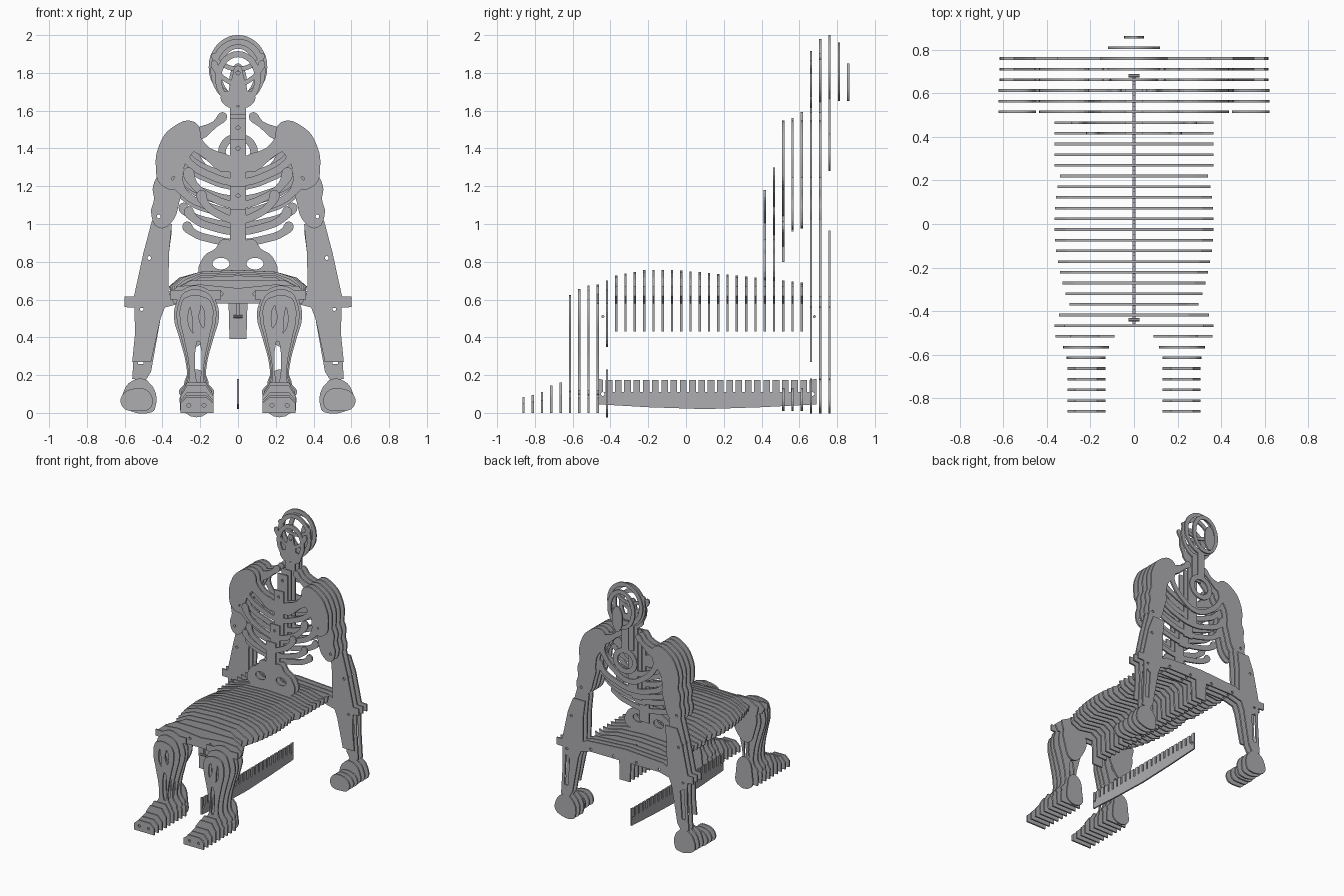
import bpy, bmesh, math
from mathutils import Matrix, Vector

cube = bpy.data.objects.get("Cube")
if cube:
    bpy.data.objects.remove(cube, do_unlink=True)

GREY = (0.42, 0.42, 0.44, 1)
mat = bpy.data.materials.new("sheet grey")
mat.use_nodes = True
mat.diffuse_color = GREY
mat.node_tree.nodes["Principled BSDF"].inputs["Base Color"].default_value = GREY

THICK, PITCH, FRONT = 0.012, 0.0491, -0.86


def station(i):
    return FRONT + PITCH * i


# ---- 2D shape helpers: a piece is [outer loop, hole, hole...], a loop is (points, smooth)
def hard(points):
    return (points, False)


def soft(points):
    return (points, True)


def sym(half):
    return half + [(-x, z) for x, z in reversed(half) if x > 0]


def oval(x, z, rx, rz, n=8):
    turn = math.tau / n
    return soft([(x + rx * math.cos(turn * k), z + rz * math.sin(turn * k)) for k in range(n)])


def bolt(x, z):
    return oval(x, z, 0.01, 0.01, 6)


def flip(piece):
    return [([(-x, z) for x, z in pts], smooth) for pts, smooth in piece]


def both(*pieces):
    return list(pieces) + [flip(p) for p in pieces]


def box(x0, x1, z0, z1):
    return [hard([(x0, z0), (x1, z0), (x1, z1), (x0, z1)])]


def ring(x, z, rx, rz, w):
    return [oval(x, z, rx, rz, 12), oval(x, z, rx - w, rz - w, 12)]


def band(path, w):
    left, right = [], []
    pts = [Vector(p) for p in path]
    for k, p in enumerate(pts):
        d = (pts[min(k + 1, len(pts) - 1)] - pts[max(k - 1, 0)]).normalized()
        n = Vector((-d.y, d.x)) * w / 2
        left.append(tuple(p + n))
        right.append(tuple(p - n))
    return [soft(left + right[::-1])]


def rib(x, end, mid, w=0.04):
    """Hanging arc from one flank to the other, lowest at the breastbone."""
    drop = end - mid
    half = [(0, mid), (x * 0.5, mid + drop * 0.2), (x * 0.85, mid + drop * 0.55), (x, end)]
    return band([(-a, b) for a, b in half[:0:-1]] + half, w)


# ---- cut the pieces from sheet
def cut(piece, bm, turn):
    cu = bpy.data.curves.new("outline", 'CURVE')
    cu.dimensions, cu.fill_mode = '2D', 'BOTH'
    cu.extrude, cu.resolution_u = THICK / 2, 4
    for pts, smooth in piece:
        sp = cu.splines.new('BEZIER')
        sp.bezier_points.add(len(pts) - 1)
        sp.use_cyclic_u = True
        for bp, p in zip(sp.bezier_points, pts):
            bp.co = (p[0], p[1], 0)
            bp.handle_left_type = bp.handle_right_type = 'AUTO' if smooth else 'VECTOR'
    ob = bpy.data.objects.new("outline", cu)
    bpy.context.collection.objects.link(ob)
    bpy.context.view_layer.update()
    me = bpy.data.meshes.new_from_object(ob.evaluated_get(bpy.context.evaluated_depsgraph_get()))
    me.transform(turn)
    bm.from_mesh(me)
    bpy.data.objects.remove(ob)
    bpy.data.curves.remove(cu)
    bpy.data.meshes.remove(me)


def sheet(name, pieces, turn):
    bm = bmesh.new()
    for piece in pieces:
        cut(piece, bm, turn)
    bmesh.ops.remove_doubles(bm, verts=bm.verts, dist=0.00001)
    me = bpy.data.meshes.new(name)
    bm.to_mesh(me)
    bm.free()
    me.materials.clear()
    me.materials.append(mat)
    for f in me.polygons:
        f.use_smooth = False
        f.material_index = 0
    bpy.context.collection.objects.link(bpy.data.objects.new(name, me))


def plate(name, i, pieces):
    turn = Matrix.Translation((0, station(i), 0)) @ Matrix.Rotation(math.pi / 2, 4, 'X')
    sheet(f"{name}_{i}", pieces, turn)


# ---- seat slats with a slotted centre stem
for i in range(10, 31):
    y = station(i)
    top = 0.757 - 0.1 * max(0, y + 0.1) ** 1.2 - 0.2 * max(0, -0.22 - y)
    w = 0.365 - 0.5 * y * y if y < 0.25 else 0.365
    half = [(0, top), (0.2, top - 0.01), (w - 0.05, top - 0.04), (w, 0.67), (w - 0.01, 0.62),
            (w - 0.08, 0.59), (0.1, 0.61), (0.05, 0.58), (0.045, 0.43)]
    plate("seat_slat", i, [[hard(sym(half)), hard(box(-0.006, 0.006, 0.5, 0.58)[0][0]), bolt(0, 0.65)]])

# ---- feet
for i, h in enumerate((0.085, 0.095, 0.11, 0.145, 0.16)):
    foot = [hard([(0.13, 0), (0.305, 0), (0.305, h * 0.6), (0.27, h), (0.17, h), (0.13, h * 0.6)]),
            bolt(0.18, 0.04), bolt(0.26, 0.04)]
    plate("foot", i, both(foot))

# ---- lower legs: calf outline with an oval window and a shin slit
CALF = [(0.085, 0.1), (0.05, 0.17), (0.05, 0.25), (0.085, 0.4), (0.11, 0.5), (0.1, 0.58)]
for i, s, top in ((5, 0.8, 0.61), (6, 0.95, 0.64), (7, 1.08, 0.66), (8, 1, 0.66)):
    loop = [(0.22 + x * s, z) for x, z in CALF] + [(0.28, top), (0.17, top)]
    loop += [(0.22 - x * s, z) for x, z in reversed(CALF)]
    leg = [soft(loop), oval(0.22, 0.5, 0.055 * s, 0.085), oval(0.21, 0.27, 0.022 * s, 0.11)]
    heel = [hard([(0.13, 0), (0.305, 0), (0.31, 0.08), (0.27, 0.14), (0.17, 0.14), (0.13, 0.08)])]
    parts = both(leg, heel)
    if i == 5:
        parts += both(band([(0.22, 0.59), (0.225, 0.5), (0.2, 0.4)], 0.035))
    if i == 7:
        parts += both(box(0.09, 0.36, 0.6, 0.65))
    if i == 8:
        bar = sym([(0, 0.66), (0.2, 0.68), (0.32, 0.67), (0.365, 0.63), (0.34, 0.58), (0, 0.58)])
        parts.append([hard(bar), bolt(0.09, 0.63), bolt(-0.09, 0.63)])
    plate("leg", i, parts)
knee = sym([(0, 0.7), (0.25, 0.7), (0.345, 0.65), (0.33, 0.58), (0.05, 0.58), (0.045, 0.39)])
heel = [soft([(0.16, 0), (0.28, 0), (0.29, 0.1), (0.25, 0.22), (0.19, 0.22), (0.15, 0.1)])]
calf = [soft([(0.13, 0.6), (0.31, 0.6), (0.31, 0.45), (0.25, 0.35), (0.15, 0.42)])]
plate("knee_rail", 9, [[hard(knee), hard(box(-0.006, 0.006, 0.5, 0.58)[0][0])]] + both(heel, calf))

# ---- arms, hands and the rear seat rail
fore = [(0.455, 1.02), (0.5, 0.85), (0.55, 0.62), (0.545, 0.42), (0.56, 0.18), (0.49, 0.17),
        (0.46, 0.22), (0.41, 0.5), (0.37, 0.6), (0.365, 0.85), (0.35, 1.0)]
window = hard([(0.485, 0.48), (0.52, 0.5), (0.53, 0.26), (0.5, 0.26)])
hand = [soft([(0.44, 0.02), (0.47, 0), (0.57, 0.01), (0.61, 0.04), (0.61, 0.1), (0.56, 0.17), (0.48, 0.17)])]
palm = [soft([(0.46, 0.03), (0.54, 0.01), (0.61, 0.03), (0.615, 0.09), (0.54, 0.13), (0.47, 0.11)])]
rail = sym([(0, 0.68), (0.33, 0.66), (0.42, 0.62), (0.6, 0.615), (0.6, 0.56), (0.42, 0.55), (0.3, 0.58), (0.05, 0.58), (0.045, 0.43)])
delt = [soft([(0.23, 1.54), (0.35, 1.51), (0.42, 1.41), (0.435, 1.3), (0.41, 1.21), (0.32, 1.19), (0.28, 1.32), (0.2, 1.45)]),
        bolt(0.34, 1.24)]
upper = [soft([(0.4, 1.27), (0.45, 1.2), (0.445, 1.13), (0.46, 1.06), (0.42, 0.98), (0.36, 1.0), (0.31, 1.12), (0.3, 1.24)]),
         bolt(0.35, 1.2), bolt(0.42, 1.04)]
for i in range(28, 34):
    parts = []
    if i < 33:
        parts += both(palm if i < 31 else hand, delt)
    if i > 28:
        parts += both(upper) if i < 33 else []
    if i > 30:
        parts.append([hard(rail)] + [bolt(x, 0.6) for x in (-0.3, -0.1, 0.1, 0.3)])
        lift = 0.27 if i == 31 else 0.0
        loop = [(x, min(max(z, lift), 0.965 if i == 33 else 2)) for x, z in fore]
        parts += both([hard(loop), bolt(0.47, 0.82), bolt(0.51, 0.55)] + ([window] if i > 31 else []))
    if i == 33:
        parts += both(hand)
    plate("arm", i, parts)

# ---- pelvis and rib cage, leaning back slice by slice
pelvis = [soft(sym([(0, 0.9), (0.08, 0.92), (0.12, 0.87), (0.18, 0.83), (0.2, 0.72), (0.1, 0.7), (0, 0.7)])),
          oval(0.09, 0.79, 0.045, 0.03), oval(-0.09, 0.79, 0.045, 0.03)]
RIBS = {26: [(0.2, 1.17, 1.02)],
        27: [(0.27, 1.29, 1.1), (0.27, 1.08, 0.96)],
        28: [(0.31, 1.42, 1.22), (0.33, 1.24, 1.06), (0.28, 1.0, 0.9)],
        29: [(0.26, 1.5, 1.3), (0.33, 1.3, 1.13), (0.3, 1.1, 0.99)],
        30: [(0.32, 1.4, 1.2), (0.31, 1.19, 1.05)],
        31: [(0.31, 1.44, 1.25), (0.3, 1.26, 1.11)],
        32: [(0.26, 1.48, 1.2)]}
STEM = {26: (0.7, 1.08), 27: (0.7, 1.2), 28: (0.8, 1.45), 29: (0.96, 1.56), 30: (1.02, 1.58), 31: (1.1, 1.68)}
for i, ribs in RIBS.items():
    parts = [rib(*r) for r in ribs]
    if i in STEM:
        lo, hi = STEM[i]
        parts.append(box(-0.042, 0.042, lo, hi) + [bolt(0, hi - 0.05)])
    if i in (26, 27):
        parts.append(pelvis)
    if i in (28, 29):
        parts += both(band([(0.28, 1.48), (0.17, 1.38), (0.03, 1.3)], 0.06))
    if i > 29:
        parts += both(band([(0.07, 1.58), (0.12, 1.53), (0.24, 1.46)], 0.035))
    plate("ribs", i, parts)

# ---- neck and skull rings
for i, z, rx, rz in ((31, 1.77, 0.12, 0.145), (32, 1.81, 0.145, 0.17), (33, 1.83, 0.155, 0.17), (34, 1.805, 0.12, 0.155)):
    parts = [ring(0, z, rx, rz, 0.032)]
    if i == 31:
        parts += [rib(0.13, 1.86, 1.74, 0.025), [soft(sym([(0, 1.84), (0.03, 1.78), (0.04, 1.66), (0, 1.63)])), bolt(0, 1.8)]]
        parts += both([soft([(0.03, 1.7), (0.09, 1.68), (0.07, 1.63), (0.03, 1.62)])])
    if i == 32:
        parts += [rib(0.13, 1.9, 1.82, 0.025), box(-0.04, 0.04, 1.45, 1.68)]
    if i == 33:
        parts += [ring(0, 1.38, 0.105, 0.1, 0.04), box(-0.03, 0.03, 1.46, 1.7)]
    plate("skull", i, parts)
plate("skull_back", 35, [[oval(0, 1.75, 0.045, 0.1)]])

# ---- loose comb keel below the seat, lying along the centre line
comb = [(0.69, 0.045), (0.69, 0.18)]
for k in range(23):
    y = 0.655 - k * PITCH
    comb += [(y, 0.175), (y, 0.11), (y - 0.014, 0.11), (y - 0.014, 0.175)]
comb += [(-0.46, 0.18), (-0.46, 0.045), (-0.2, 0.03), (0.1, 0.02), (0.4, 0.03)]
along = Matrix.Rotation(math.pi / 2, 4, 'Z') @ Matrix.Rotation(math.pi / 2, 4, 'X')
sheet("comb_keel", [[hard(comb), bolt(-0.44, 0.1), bolt(0.67, 0.1)]], along)

# ---- cross pins
for name, y in (("front_pin", -0.44), ("rear_pin", 0.68)):
    bpy.ops.mesh.primitive_cylinder_add(vertices=8, radius=0.008, depth=0.05, location=(0, y, 0.51), rotation=(0, math.pi / 2, 0))
    pin = bpy.context.object
    pin.name = name
    pin.data.materials.append(mat)
